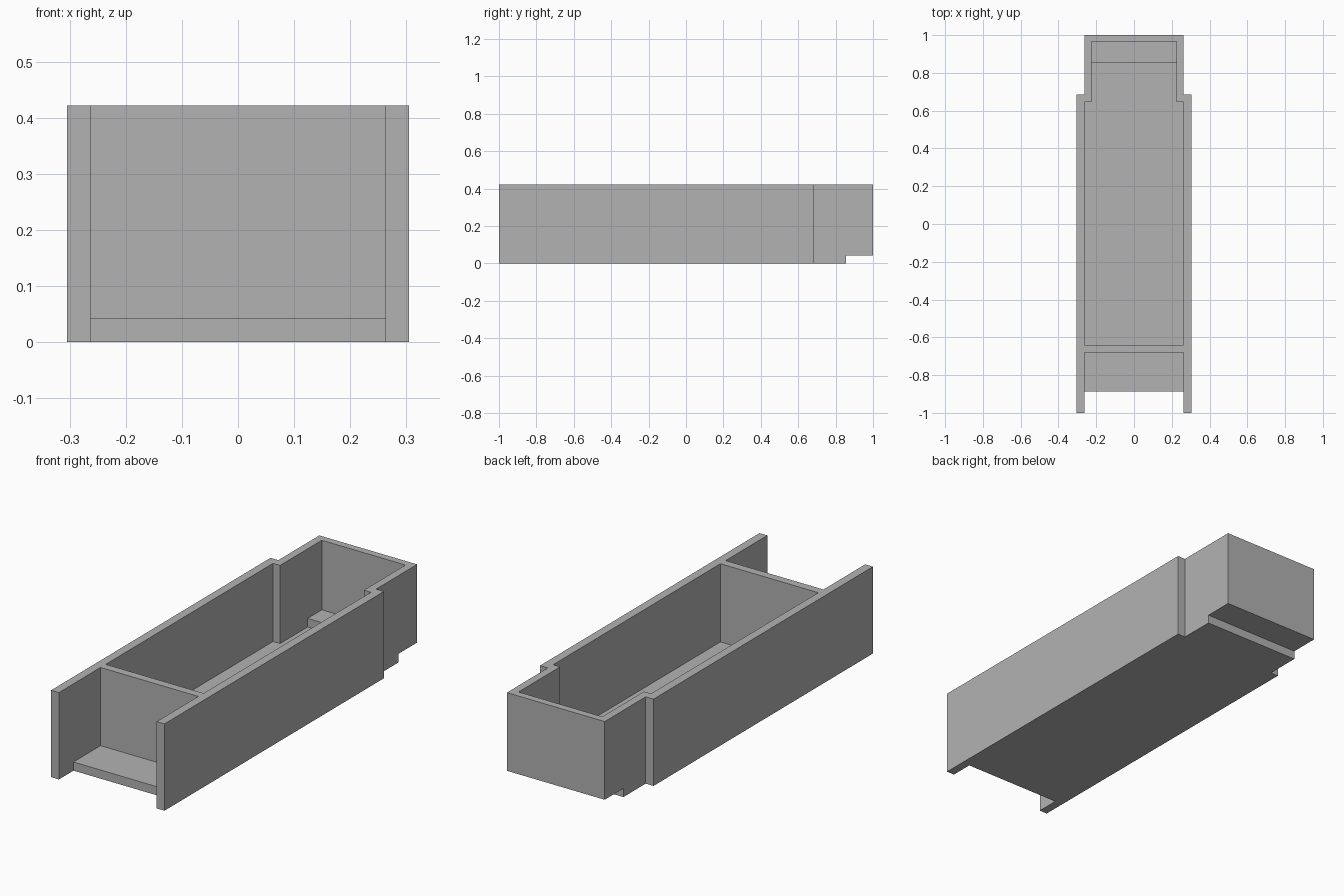
import bpy
import bmesh

cube = bpy.data.objects.get("Cube")
if cube:
    bpy.data.objects.remove(cube, do_unlink=True)

HEIGHT = 0.422
FLOOR = 0.042            # floor thickness
OUT, IN, NARROW = 0.305, 0.263, 0.225
STEP_Y = 0.856           # where the floor steps up at the back
OVER = 0.1               # cutter overshoot

grey = bpy.data.materials.new("plain grey")
grey.use_nodes = True
colour = (0.448, 0.448, 0.448, 1)
grey.diffuse_color = colour
grey.node_tree.nodes["Principled BSDF"].inputs["Base Color"].default_value = colour


def prism(name, half_outline, z0, z1):
    """Mirror a right-hand outline (half width, y) in x and extrude it upward."""
    outline = half_outline + [(-x, y) for x, y in reversed(half_outline)]
    bm = bmesh.new()
    face = bm.faces.new([bm.verts.new((x, y, z0)) for x, y in outline])
    top = bmesh.ops.extrude_face_region(bm, geom=[face])["geom"]
    verts = [v for v in top if isinstance(v, bmesh.types.BMVert)]
    bmesh.ops.translate(bm, verts=verts, vec=(0, 0, z1 - z0))
    bmesh.ops.recalc_face_normals(bm, faces=bm.faces)
    mesh = bpy.data.meshes.new(name)
    bm.to_mesh(mesh)
    bm.free()
    mesh.materials.append(grey)
    obj = bpy.data.objects.new(name, mesh)
    bpy.context.collection.objects.link(obj)
    return obj


def box(name, half, y0, y1, z0, z1):
    return prism(name, [(half, y0), (half, y1)], z0, z1)


# Solid hull with a narrower rear end
hull = prism("open_tray", [(OUT, -1), (OUT, 0.685), (IN, 0.685), (IN, 1)], 0, HEIGHT)

top = HEIGHT + OVER
cutters = [
    # Main compartment with shoulders that follow the hull
    prism("main_pocket", [(IN, -0.64), (IN, 0.645), (NARROW, 0.645), (NARROW, STEP_Y)],
          FLOOR, top),
    # Shallower rear compartment above the raised floor
    box("rear_pocket", NARROW, STEP_Y - 0.05, 0.965, 2 * FLOOR, top),
    # Open front bay, and the gap ahead of its floor
    box("front_bay", IN, -1 - OVER, -0.68, FLOOR, top),
    box("front_gap", IN, -1 - OVER, -0.888, -OVER, top),
    # Notch under the back end
    box("rear_notch", OUT + OVER, STEP_Y, 1 + OVER, -OVER, FLOOR),
]

for cutter in cutters:
    mod = hull.modifiers.new(cutter.name, "BOOLEAN")
    mod.operation = "DIFFERENCE"
    mod.solver = "EXACT"
    mod.object = cutter

# Bake the cuts and drop the cutters
bpy.context.view_layer.update()
evaluated = hull.evaluated_get(bpy.context.evaluated_depsgraph_get())
carved = bpy.data.meshes.new_from_object(evaluated)
hull.modifiers.clear()
hull.data = carved
carved.name = "open_tray"
carved.materials.clear()
carved.materials.append(grey)
for poly in carved.polygons:
    poly.material_index = 0
for cutter in cutters:
    bpy.data.objects.remove(cutter, do_unlink=True)
